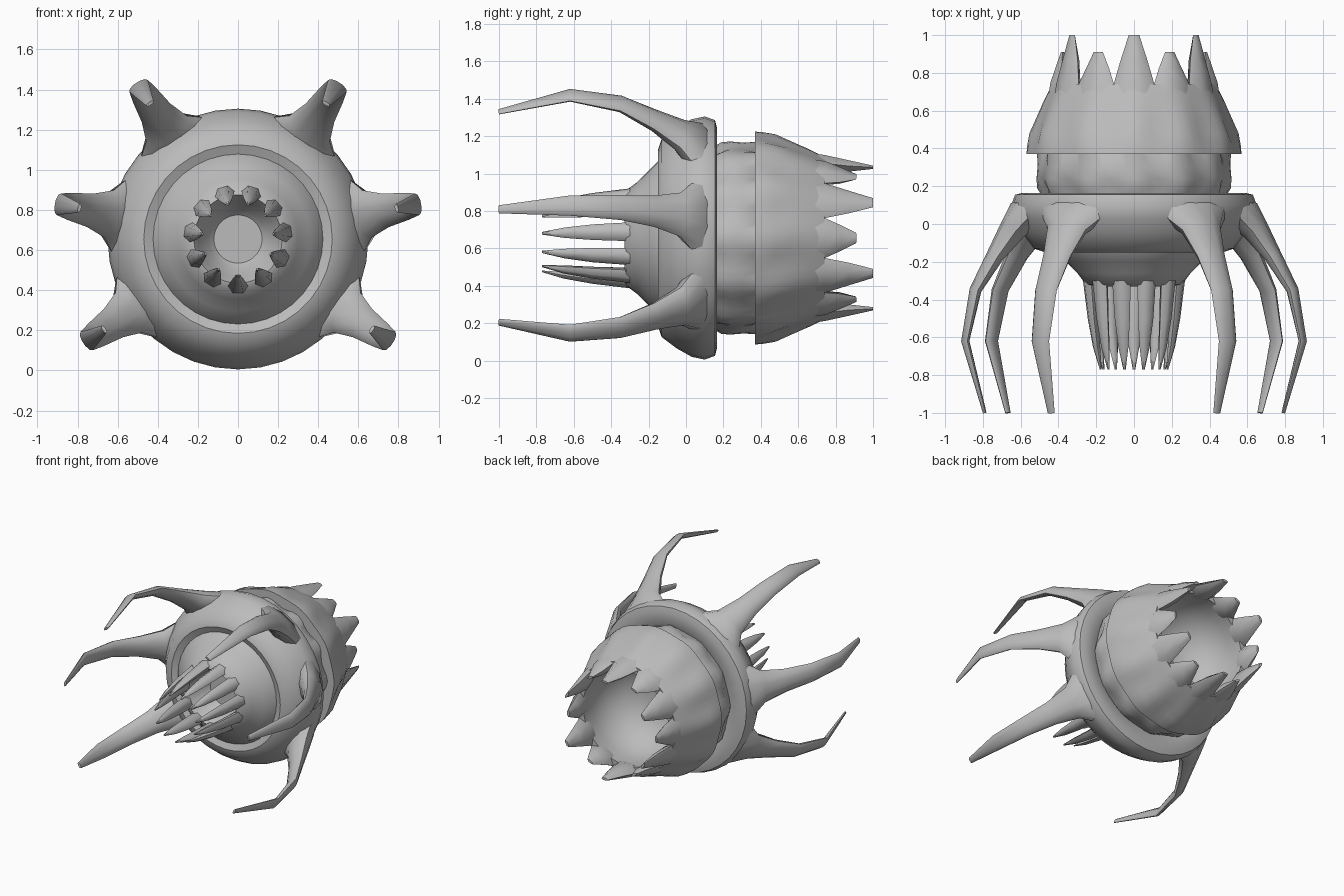
import bpy, bmesh, math
from mathutils import Vector

if "Cube" in bpy.data.objects:
    bpy.data.objects.remove(bpy.data.objects["Cube"])

CZ = 0.655  # height of the long axis, which runs along y

grey = bpy.data.materials.new("dull_grey")
grey.diffuse_color = (0.5, 0.5, 0.5, 1)
grey.use_nodes = True
grey.node_tree.nodes["Principled BSDF"].inputs["Base Color"].default_value = grey.diffuse_color


def finish(name, bm, angle):
    bmesh.ops.recalc_face_normals(bm, faces=bm.faces)
    mesh = bpy.data.meshes.new(name)
    bm.to_mesh(mesh)
    bm.free()
    mesh.materials.append(grey)
    ob = bpy.data.objects.new(name, mesh)
    bpy.context.collection.objects.link(ob)
    bpy.ops.object.select_all(action='DESELECT')
    ob.select_set(True)
    bpy.context.view_layer.objects.active = ob
    bpy.ops.object.shade_smooth_by_angle(angle=math.radians(angle))
    return ob


def bridge(bm, loops, close=False):
    pairs = list(zip(loops, loops[1:] + loops[:1])) if close else list(zip(loops, loops[1:]))
    for a, b in pairs:
        n = len(a)
        for i in range(n):
            j = (i + 1) % n
            bm.faces.new((a[i], a[j], b[j], b[i]))


def lathe(name, profile, segs=36, close=False, caps=(), angle=40):
    """Spin (radius, y, ripple) rows about the long axis; ripple repeats 12 times."""
    bm = bmesh.new()
    loops = []
    for r, y, wave in profile:
        ring = []
        for i in range(segs):
            a = 2 * math.pi * i / segs
            k = r + wave * math.cos(12 * a)
            ring.append(bm.verts.new((k * math.cos(a), y, CZ + k * math.sin(a))))
        loops.append(ring)
    bridge(bm, loops, close)
    for c in caps:
        bm.faces.new(loops[c])
    return finish(name, bm, angle)


def limb(name, angle_deg, rows, sides=8, tangent_shift=0):
    """Loft elliptical sections (radius, y, thickness, width) along a bent path in a radial plane."""
    a = math.radians(angle_deg)
    out = Vector((math.cos(a), 0, math.sin(a)))
    side = Vector((-math.sin(a), 0, math.cos(a)))
    ahead = Vector((0, 1, 0))
    bm = bmesh.new()
    loops = []
    for i, (r, y, t, w) in enumerate(rows):
        p, q = rows[max(i - 1, 0)], rows[min(i + 1, len(rows) - 1)]
        d = Vector((q[0] - p[0], q[1] - p[1])).normalized()
        normal = out * -d.y + ahead * d.x
        centre = Vector((0, 0, CZ)) + out * r + ahead * y
        loops.append([bm.verts.new(centre
                                   + normal * t * math.sin(2 * math.pi * k / sides)
                                   + side * w * math.cos(2 * math.pi * k / sides))
                      for k in range(sides)])
    bridge(bm, loops)
    bm.faces.new(loops[0])
    bm.faces.new(loops[-1])
    return finish(name, bm, 50)


# Thick collar that carries the arms
lathe("collar", [(0.40, -0.12, 0), (0.47, -0.15, 0), (0.53, -0.13, 0), (0.59, -0.05, 0),
                 (0.635, 0.03, 0), (0.65, 0.10, 0), (0.63, 0.155, 0), (0.59, 0.165, 0),
                 (0.50, 0.165, 0), (0.40, 0.10, 0)], close=True)

# Tapering snout with a sunken mouth
lathe("snout", [(0.45, -0.06, 0), (0.42, -0.14, 0), (0.36, -0.20, 0), (0.30, -0.26, 0),
                (0.255, -0.32, 0), (0.22, -0.33, 0), (0.19, -0.28, 0), (0.15, -0.20, 0),
                (0.12, -0.17, 0)], caps=(-1,))

# Feelers around the mouth
for i in range(11):
    limb("mouth_feeler", 90 + 360 * (i + 0.5) / 11,
         [(0.25, -0.24, 0.03, 0.055), (0.235, -0.32, 0.036, 0.05),
          (0.22, -0.50, 0.028, 0.042), (0.20, -0.65, 0.02, 0.028),
          (0.178, -0.77, 0.005, 0.007)], sides=6)

# Six curved arms, three per side
for deg in (11, 57, -34):
    for d in (deg, 180 - deg):
        limb("arm", d, [(0.53, 0.10, 0.06, 0.27), (0.59, 0.05, 0.09, 0.20),
                        (0.655, -0.03, 0.07, 0.12), (0.75, -0.17, 0.045, 0.085),
                        (0.855, -0.35, 0.03, 0.068), (0.91, -0.62, 0.02, 0.055),
                        (0.805, -1.0, 0.009, 0.022)], sides=10)

# Ribbed neck between collar and cup
lathe("neck", [(0.47, 0.12, 0), (0.495, 0.19, 0.018), (0.51, 0.24, 0.006),
               (0.505, 0.30, 0.006), (0.495, 0.38, 0.018), (0.45, 0.42, 0)], segs=72)

# Hollow rear cup with a rippled front lip
lathe("cup", [(0.46, 0.37, 0), (0.565, 0.37, 0.004), (0.56, 0.41, 0.006), (0.54, 0.48, 0.014),
              (0.51, 0.56, 0.008), (0.47, 0.66, 0.004), (0.43, 0.74, 0.004),
              (0.37, 0.74, 0), (0.38, 0.62, 0), (0.36, 0.48, 0), (0.27, 0.36, 0),
              (0.14, 0.30, 0)], segs=72, caps=(-1,))

# Twelve teeth on the cup rim, long and short in turn
for i in range(12):
    tip = 1.0 if i % 2 else 0.91
    limb("cup_tooth", 30 * i,
         [(0.425, 0.64, 0.04, 0.115), (0.40, 0.74, 0.05, 0.108),
          (0.385, 0.74 + 0.5 * (tip - 0.74), 0.035, 0.07),
          (0.378, tip, 0.01, 0.028)], sides=6)
